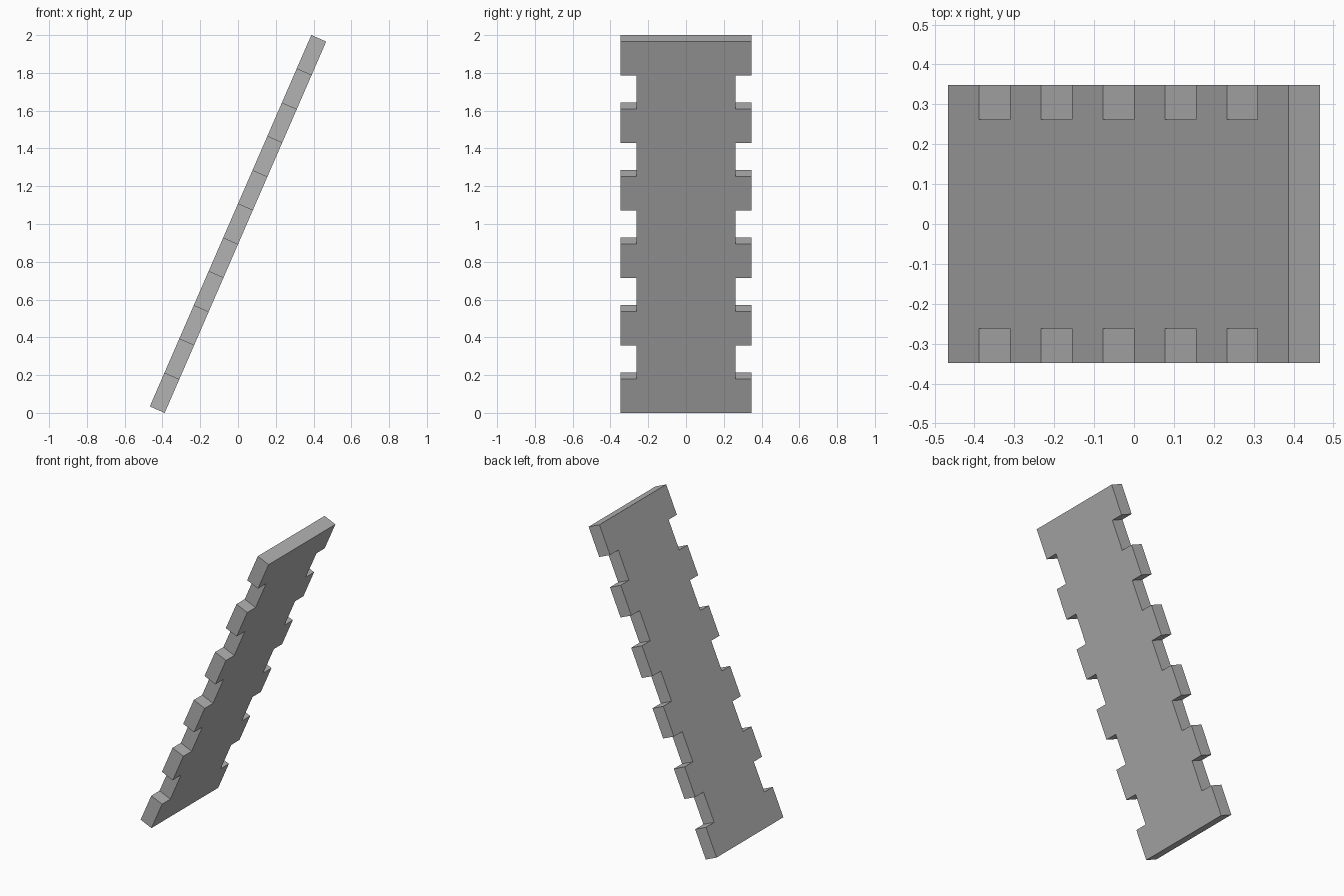
import bpy, bmesh, math
from mathutils import Matrix

cube = bpy.data.objects.get("Cube")
if cube:
    bpy.data.objects.remove(cube, do_unlink=True)

LENGTH, THICK = 2.144, 0.086
OUTER, INNER = 0.348, 0.262
SEGMENTS = 11
TILT = math.radians(23.5)

# Plain grey material
grey = bpy.data.materials.new("plain_grey")
grey.use_nodes = True
colour = (0.45, 0.45, 0.45, 1)
grey.diffuse_color = colour
grey.node_tree.nodes["Principled BSDF"].inputs["Base Color"].default_value = colour

# Notched outline: wide and narrow steps alternate up one edge, mirrored on the other
step = LENGTH / SEGMENTS
edge = []
for i in range(SEGMENTS):
    half = INNER if i % 2 else OUTER
    low = -LENGTH / 2 + i * step
    edge += [(half, low), (half, low + step)]
outline = edge + [(-y, z) for y, z in reversed(edge)]

# Extrude the outline into a board and lean it towards +x
bm = bmesh.new()
face = bm.faces.new([bm.verts.new((-THICK / 2, y, z)) for y, z in outline])
extruded = bmesh.ops.extrude_face_region(bm, geom=[face])
moved = [v for v in extruded["geom"] if isinstance(v, bmesh.types.BMVert)]
bmesh.ops.translate(bm, verts=moved, vec=(THICK, 0, 0))
bmesh.ops.recalc_face_normals(bm, faces=bm.faces)
bm.transform(Matrix.Translation((0, 0, 1)) @ Matrix.Rotation(TILT, 4, "Y"))

mesh = bpy.data.meshes.new("notched_board")
bm.to_mesh(mesh)
bm.free()
mesh.materials.append(grey)
board = bpy.data.objects.new("notched_board", mesh)
bpy.context.collection.objects.link(board)
